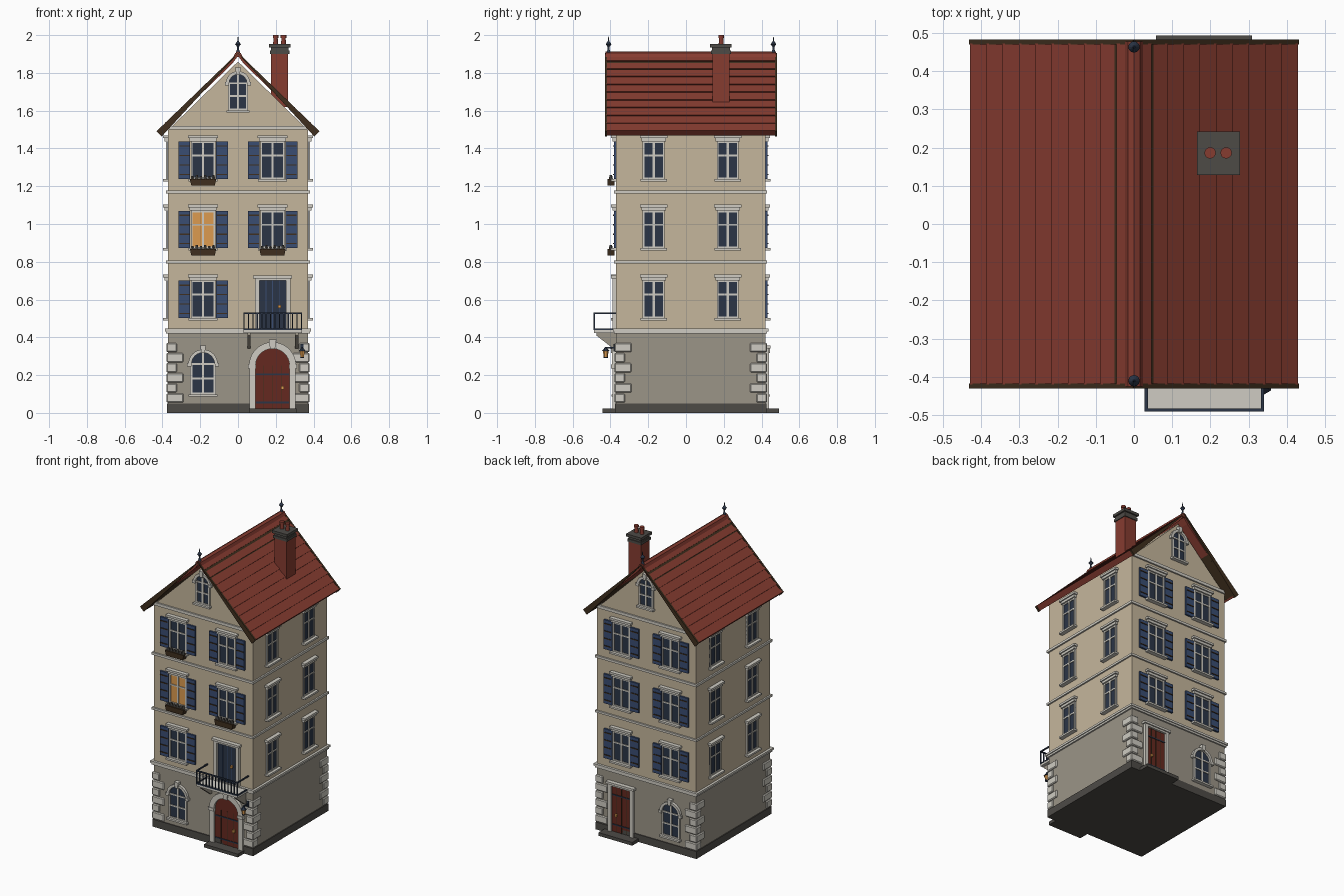
import bpy, bmesh, math
from mathutils import Vector, Matrix

if "Cube" in bpy.data.objects:
    bpy.data.objects.remove(bpy.data.objects["Cube"])

COLOURS = {
    "plaster": (0.56, 0.47, 0.335), "stone": (0.33, 0.30, 0.245), "trim": (0.62, 0.60, 0.54),
    "slate": (0.075, 0.07, 0.062), "roof_red": (0.24, 0.045, 0.03), "door_red": (0.13, 0.022, 0.014),
    "shutter_blue": (0.042, 0.075, 0.17), "dark_glass": (0.024, 0.036, 0.062),
    "dark_wood": (0.05, 0.028, 0.013), "warm_light": (0.72, 0.33, 0.08)}
NAMES = list(COLOURS)
for n, c in COLOURS.items():
    bpy.data.materials.new(n).diffuse_color = (*c, 1)

X, Y, Z = Vector((1, 0, 0)), Vector((0, 1, 0)), Vector((0, 0, 1))
W, Y0, Y1 = 0.37, -0.37, 0.42
YM = (Y0 + Y1) / 2


class Part:
    """Mesh built in a wall frame: u along the wall, w up, d outward."""
    def __init__(self, name, origin=(0, 0, 0), u=X, n=Y):
        self.name, self.o, self.u, self.n = name, Vector(origin), u, n
        self.bm = bmesh.new()

    def at(self, u, w, d):
        return self.o + self.u * u + self.n * d + Z * w

    def prism(self, pts, d0, d1, mat):
        a = [self.bm.verts.new(self.at(u, w, d0)) for u, w in pts]
        b = [self.bm.verts.new(self.at(u, w, d1)) for u, w in pts]
        k = len(pts)
        fs = [self.bm.faces.new(a), self.bm.faces.new(b)]
        fs += [self.bm.faces.new((a[i], a[(i + 1) % k], b[(i + 1) % k], b[i])) for i in range(k)]
        for f in fs:
            f.material_index = NAMES.index(mat)

    def box(self, u0, u1, w0, w1, d0, d1, mat):
        self.prism([(u0, w0), (u1, w0), (u1, w1), (u0, w1)], d0, d1, mat)

    def ring(self, uc, wc, r0, r1, d0, d1, mat, n=12):
        def p(r, i):
            a = math.pi * i / n
            return (uc + r * math.cos(a), wc + r * math.sin(a))
        for i in range(n):
            self.prism([p(r0, i), p(r1, i), p(r1, i + 1), p(r0, i + 1)], d0, d1, mat)

    def arch(self, uc, w0, wc, r, d0, d1, mat, n=12):
        top = [(uc + r * math.cos(math.pi * i / n), wc + r * math.sin(math.pi * i / n)) for i in range(n + 1)]
        self.prism([(uc - r, w0), (uc + r, w0)] + top, d0, d1, mat)

    def cone(self, u, d, w0, w1, r0, r1, mat, seg=12):
        m = Matrix.Translation(self.at(u, (w0 + w1) / 2, d))
        g = bmesh.ops.create_cone(self.bm, cap_ends=True, segments=seg, radius1=r0, radius2=r1,
                                  depth=w1 - w0, matrix=m)
        for f in {f for v in g["verts"] for f in v.link_faces}:
            f.material_index = NAMES.index(mat)

    def done(self, bevel=0):
        bmesh.ops.recalc_face_normals(self.bm, faces=self.bm.faces)
        me = bpy.data.meshes.new(self.name)
        self.bm.to_mesh(me)
        self.bm.free()
        for n in NAMES:
            me.materials.append(bpy.data.materials[n])
        ob = bpy.data.objects.new(self.name, me)
        bpy.context.collection.objects.link(ob)
        if bevel:
            ob.modifiers.new("soft_edges", "BEVEL").width = bevel
        return ob


FRONT = ((0, Y0, 0), X, -Y)
BACK = ((0, Y1, 0), X, Y)
RIGHT = ((W, YM, 0), Y, X)
LEFT = ((-W, YM, 0), Y, -X)

# Walls, plinth and string courses
p = Part("ground_floor")
p.box(-W, W, 0.04, 0.43, Y0, Y1, "stone")
p.done()
p = Part("plinth")
p.box(-W - .006, W + .006, 0, 0.05, Y0 - .006, Y1 + .006, "slate")
p.done()
p = Part("upper_walls")
p.prism([(-W, .43), (W, .43), (W, 1.497), (0, 1.86), (-W, 1.497)], Y0, Y1, "plaster")
p.done()
p = Part("string_courses")
for z0, z1, e in ((.42, .432, .010), (.432, .446, .016), (.792, .806, .010), (1.162, 1.178, .010)):
    p.box(-W - e, W + e, z0, z1, Y0 - e, Y1 + e, "trim")
p.box(-W + .005, W - .005, 1.5, 1.52, Y0 - .01, Y1 + .01, "trim")
p.done()

# Corner stones, alternating long and short
p = Part("corner_stones")
for i in range(6):
    z = .054 + i * .0535
    a, b = (.09, .055) if i % 2 == 0 else (.055, .09)
    for s in (-1, 1):
        x0, x1 = sorted((s * (W + .009), s * (W + .009 - a)))
        p.box(x0, x1, z, z + .049, Y0 - .009, Y0 - .009 + b, "trim")
        p.box(x0, x1, z, z + .049, Y1 + .009 - b, Y1 + .009, "trim")
p.done(.005)


def glazing(p, u, w0, w1, hw, glass, bar=.6):
    p.box(u - hw, u + hw, w0, w1, -.01, .004, glass)
    for a, b in ((-hw, -hw + .01), (-.006, .006), (hw - .01, hw)):
        p.box(u + a, u + b, w0, w1, -.01, .01, "trim")
    for w in (w0, w0 + (w1 - w0) * bar, w1 - .01):
        p.box(u - hw, u + hw, w, w + .009, -.01, .009, "trim")


def window(name, frame, u, w0, hw=.065, shutters=True, glass="dark_glass"):
    p = Part(name, *frame)
    w1 = w0 + .2
    glazing(p, u, w0, w1, hw, glass)
    p.box(u - hw - .006, u + hw + .006, w1, w1 + .018, -.01, .018, "trim")
    p.box(u - hw - .014, u + hw + .014, w1 + .016, w1 + .03, -.01, .026, "trim")
    p.box(u - hw - .012, u + hw + .012, w0 - .012, w0, -.01, .028, "trim")
    if shutters:
        for s in (-1, 1):
            a, b = sorted((u + s * (hw + .003), u + s * (hw + .066)))
            p.box(a, b, w0, w1 - .002, -.005, .012, "shutter_blue")
            for k in (.12, .37, .62, .87):
                p.box(a + .005, b - .005, w0 + .2 * k - .003, w0 + .2 * k + .003, 0, .016, "dark_wood")
    p.done()


# Rectangular windows on every wall
for lvl, w0 in enumerate((.502, .872, 1.238)):
    for side, u in (("left", -.185), ("right", .183)):
        if not (lvl == 0 and side == "right"):
            lit = lvl == 1 and side == "left"
            window(f"front_window_{side}_{lvl}", FRONT, u, w0, glass="warm_light" if lit else "dark_glass")
        window(f"back_window_{side}_{lvl}", BACK, u, w0)
        v = math.copysign(.196, u)
        window(f"right_wall_window_{side}_{lvl}", RIGHT, v, w0, .058, False)
        window(f"left_wall_window_{side}_{lvl}", LEFT, v, w0, .058, False)


def arched_window(name, frame, u, w0, wc, r):
    p = Part(name, *frame)
    p.arch(u, w0, wc, r, -.01, .004, "dark_glass")
    for s in (-1, 1):
        a, b = sorted((u + s * (r - .008), u + s * (r + .004)))
        p.box(a, b, w0, wc, -.01, .01, "trim")
        a, b = sorted((u + s * (r - .002), u + s * (r + .02)))
        p.box(a, b, wc - .012, wc + .006, -.01, .02, "trim")
    p.box(u - .006, u + .006, w0, wc + r, -.01, .009, "trim")
    for w in (w0, w0 + (wc - w0) * .5, wc - .004):
        p.box(u - r, u + r, w, w + .009, -.01, .009, "trim")
    p.box(u - r - .012, u + r + .012, w0 - .012, w0, -.01, .025, "trim")
    p.ring(u, wc, r - .003, r + .014, -.01, .018, "trim")
    p.prism([(u - .009, wc + r - .006), (u + .009, wc + r - .006), (u + .015, wc + r + .034),
             (u - .015, wc + r + .034)], -.01, .026, "trim")
    p.done()


for side, fr in (("front", FRONT), ("back", BACK)):
    arched_window(side + "_ground_window", fr, -.185, .098, .258, .064)
    arched_window(side + "_gable_window", fr, 0, 1.602, 1.745, .05)

# Arched front door
D = .183
p = Part("front_door", *FRONT)
p.arch(D, .02, .25, .093, -.01, .006, "door_red")
for k in (-.046, 0, .046):
    p.box(D + k - .0015, D + k + .0015, .02, .25, 0, .008, "dark_wood")
for w in (.055, .205):
    p.box(D - .088, D + .088, w - .004, w + .004, 0, .010, "dark_glass")
p.box(D + .045, D + .061, .125, .143, 0, .02, "warm_light")
p.ring(D, .25, .09, .125, -.01, .022, "trim", 14)
for s in (-1, 1):
    p.box(min(D + s * .09, D + s * .122), max(D + s * .09, D + s * .122), .02, .25, -.01, .02, "trim")
    p.box(min(D + s * .088, D + s * .13), max(D + s * .088, D + s * .13), .235, .255, -.01, .027, "trim")
p.prism([(D - .013, .338), (D + .013, .338), (D + .02, .388), (D - .02, .388)], -.01, .03, "trim")
p.done()


def square_door(name, frame, w0, w1, panel):
    p = Part(name, *frame)
    p.box(D - .07, D + .07, w0, w1, -.01, .006, panel)
    for k in (-.035, 0, .035):
        p.box(D + k - .002, D + k + .002, w0, w1, 0, .008, "dark_wood" if panel == "door_red" else "shutter_blue")
    if panel == "door_red":
        for w in (w0 + .05, w1 - .06):
            p.box(D - .068, D + .068, w - .004, w + .004, 0, .01, "dark_glass")
    p.box(D + .03, D + .044, w0 + .11, w0 + .125, 0, .02, "warm_light")
    for s in (-1, 1):
        p.box(min(D + s * .07, D + s * .094), max(D + s * .07, D + s * .094), w0, w1, -.01, .02, "trim")
    p.box(D - .094, D + .094, w1, w1 + .014, -.01, .02, "trim")
    p.box(D - .104, D + .104, w1 + .012, w1 + .027, -.01, .028, "trim")
    p.done()


square_door("balcony_door", FRONT, .446, .7, "dark_glass")
square_door("back_door", BACK, .02, .33, "door_red")
for side, fr in (("front", FRONT), ("back", BACK)):
    p = Part(side + "_step", *fr)
    p.box(D - .126, D + .126, 0, .022, -.01, .073, "slate")
    p.done()

# Balcony with brackets and railing
p = Part("balcony", *FRONT)
p.box(.03, .338, .424, .441, 0, .118, "trim")
for u in (.057, .311):
    q = Part("balcony_bracket", (u, Y0, 0), -Y, X)
    q.prism([(0, .34), (.014, .34), (.105, .41), (.105, .424), (0, .424)], -.008, .008, "stone")
    q.done()
p.done()
p = Part("balcony_railing", *FRONT)
p.box(.028, .34, .524, .532, .112, .12, "dark_glass")
p.box(.028, .34, .438, .446, .112, .12, "dark_glass")
for u in (.028, .332):
    p.box(u, u + .008, .524, .532, 0, .12, "dark_glass")
    p.box(u, u + .008, .438, .446, 0, .12, "dark_glass")
for i in range(14):
    u = .032 + i * .304 / 13
    p.box(u - .003, u + .003, .44, .53, .113, .119, "dark_glass")
p.done()

# Flower boxes
for i, (u, w) in enumerate(((-.185, 1.204), (-.185, .834), (.183, .834))):
    p = Part(f"flower_box_{i}", *FRONT)
    p.prism([(u - .062, w), (u + .062, w), (u + .07, w + .034), (u - .07, w + .034)], .008, .046, "dark_wood")
    for k in range(6):
        p.cone(u - .055 + k * .022, .028, w + .03, w + .05 + .006 * (k % 2), .012, .006, "slate", 6)
    p.done()

# Wall lantern
p = Part("wall_lantern", *FRONT)
p.box(.336, .344, .342, .35, 0, .06, "dark_glass")
p.box(.332, .348, .325, .365, 0, .014, "dark_glass")
p.cone(.34, .055, .29, .297, .011, .013, "dark_glass", 6)
p.cone(.34, .055, .297, .328, .011, .015, "warm_light", 6)
p.cone(.34, .055, .327, .347, .021, .004, "dark_glass", 6)
p.done()

# Roof: deck, overlapping tile courses, verge boards, ridge cap
L, RZ = .592, 1.903
DIR, UP = Vector((.7196, -.6944)), Vector((.6944, .7196))
deck, tiles, verge = Part("roof_deck"), Part("roof_tiles"), Part("verge_boards")
for s in (-1, 1):
    def quad(*st):
        pts = [Vector((0, RZ)) + DIR * a + UP * t for a, t in st]
        return [(s * max(v.x, 0), v.y) for v in pts]
    deck.prism(quad((-.03, -.034), (L - .01, -.034), (L - .01, -.01), (-.01, -.01)), -.42, .472, "dark_wood")
    for i in range(10):
        a, b = L * i / 10, L * (i + 1) / 10
        tiles.prism(quad((a, -.018), (b, -.018), (b, .004), (a, -.003)), -.42, .472, "roof_red")
    tiles.prism(quad((L - .012, -.034), (L, -.034), (L, 0), (L - .012, 0)), -.42, .472, "roof_red")
    for y in (-.43, .470):
        verge.prism(quad((-.036, -.036), (L + .004, -.036), (L + .004, .003), (0, .003)), y, y + .013, "dark_wood")
tiles.prism([(-.024, 1.885), (.024, 1.885), (.016, 1.904), (0, 1.913), (-.016, 1.904)], -.425, .477, "roof_red")
for r in (deck, tiles, verge):
    r.done()

# Finials at both ridge ends
for i, y in enumerate((-.41, .463)):
    p = Part(f"finial_{i}")
    for w0, w1, r0, r1 in ((1.9, 1.925, .014, .005), (1.925, 1.938, .005, .005), (1.938, 1.952, .005, .015),
                           (1.952, 1.968, .015, .004), (1.968, 1.992, .004, .001)):
        p.cone(0, y, w0, w1, r0, r1, "dark_glass")
    p.done()

# Chimney with stepped cap and two pots
p = Part("chimney")
p.box(.176, .266, 1.62, 1.91, .139, .231, "roof_red")
for z0, z1, e in ((1.9, 1.918, .006), (1.918, 1.934, .001), (1.934, 1.952, .011)):
    p.box(.176 - e, .266 + e, z0, z1, .139 - e, .231 + e, "slate")
for u in (.199, .241):
    p.cone(u, .186, 1.95, 1.99, .013, .011, "roof_red")
    p.cone(u, .186, 1.986, 2.0, .015, .015, "roof_red")
p.done()

for m in bpy.data.materials:
    if m.users and not m.is_grease_pencil:
        m.use_nodes = True
        m.node_tree.nodes["Principled BSDF"].inputs["Base Color"].default_value = m.diffuse_color
